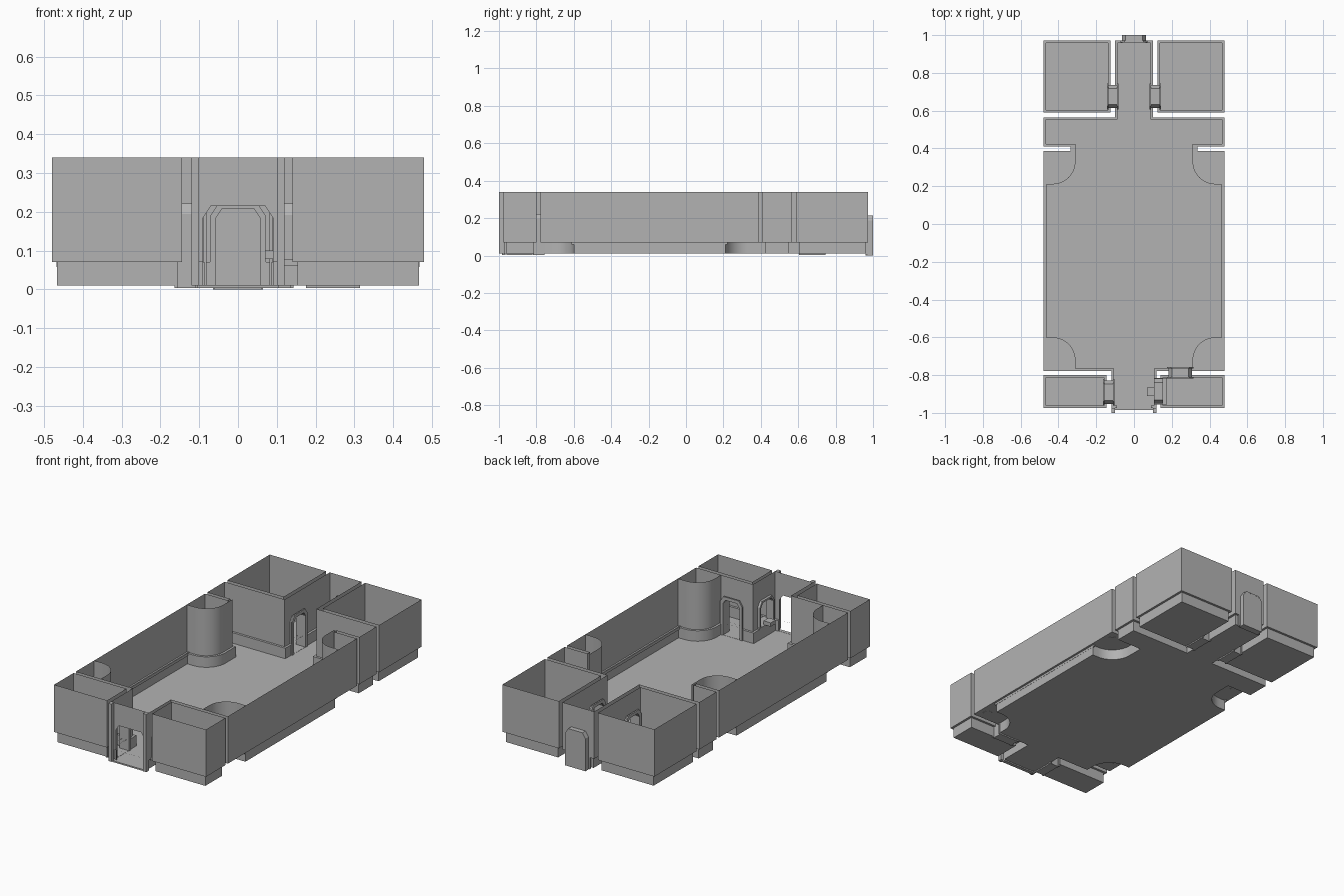
import bpy, bmesh, math
from mathutils import Vector

cube = bpy.data.objects.get("Cube")
if cube:
    bpy.data.objects.remove(cube)

FLOOR, LEDGE, TOP, INSET = 0.01, 0.07, 0.34, 0.013

stone = bpy.data.materials.new("plain_grey")
stone.use_nodes = True
GREY = (0.45, 0.45, 0.45, 1)
stone.diffuse_color = GREY
stone.node_tree.nodes["Principled BSDF"].inputs["Base Color"].default_value = GREY

# Openings: centre, half width, height, reaches the floor
DOORS = [(Vector(c), w, h, full) for c, w, h, full in [
    ((0.112, 0.675), 0.058, 0.215, True),
    ((-0.112, 0.675), 0.058, 0.215, True),
    ((-0.133, -0.89), 0.058, 0.215, True),
    ((0.13, -0.885), 0.062, 0.215, False),
    ((0.245, -0.788), 0.058, 0.215, True),
    ((0, -0.975), 0.09, 0.215, True),
    ((0, 0.972), 0.06, 0.21, True)]]


def finish(name, bm, smooth=False):
    bmesh.ops.remove_doubles(bm, verts=bm.verts, dist=0.0002)
    mesh = bpy.data.meshes.new(name)
    bm.to_mesh(mesh)
    bm.free()
    mesh.materials.append(stone)
    ob = bpy.data.objects.new(name, mesh)
    bpy.context.collection.objects.link(ob)
    if smooth:
        bpy.ops.object.select_all(action='DESELECT')
        ob.select_set(True)
        bpy.context.view_layer.objects.active = ob
        bpy.ops.object.shade_smooth_by_angle(angle=math.radians(35))
    return ob


def face(bm, pts):
    return bm.faces.new([bm.verts.new(p) for p in pts])


def at(p, z):
    return Vector((p[0], p[1], z))


def quad(bm, a, b, z0, z1):
    face(bm, [at(a, z0), at(b, z0), at(b, z1), at(a, z1)])


def edges(path):
    for i, a in enumerate(path):
        b = path[(i + 1) % len(path)]
        d = (b - a).normalized()
        yield a, b, d, Vector((-d.y, d.x))


def openings(a, b, d, n):
    """Openings lying on this wall, in order along it."""
    found = []
    for c, w, h, full in DOORS:
        t = (c - a).dot(d)
        if abs((c - a).dot(n)) < 0.02 and w < t < (b - a).length - w + 0.01:
            found.append((t - w, t + w, h, full))
    return sorted(found)


def plinth_path(plan):
    """Plan moved inwards, returning to the wall plane at each doorway."""
    sides = list(edges(plan))
    path, gaps = [], set()
    for i, (a, b, d, n) in enumerate(sides):
        m = sides[i - 1][3]
        path.append(a + (n + m) * (INSET / (1 + n.dot(m))))
        for t0, t1, h, full in openings(a, b, d, n):
            if full:
                p, q = a + d * t0, a + d * t1
                path += [p + n * INSET, p + n * 0.001]
                gaps.add(len(path) - 1)
                path += [q + n * 0.001, q + n * INSET]
    return path, gaps


def room(name, outline, plan=None):
    outline = [Vector(p) for p in outline]
    low, gaps = plinth_path([Vector(p) for p in plan] if plan else outline)
    bm = bmesh.new()
    face(bm, [at(p, FLOOR) for p in low])
    for i, (a, b, d, n) in enumerate(edges(low)):
        if i not in gaps:
            quad(bm, a, b, FLOOR, LEDGE)
    finish(name + "_floor_and_plinth", bm, True)

    # Ledge between the plinth and the wall
    bm = bmesh.new()
    rim = []
    for loop in (low, outline):
        vs = [bm.verts.new(at(p, LEDGE)) for p in loop]
        rim += [bm.edges.new((v, vs[(i + 1) % len(vs)])) for i, v in enumerate(vs)]
    bmesh.ops.triangle_fill(bm, edges=rim, use_beauty=True)
    finish(name + "_ledge", bm)

    # Upper walls with arched openings
    bm = bmesh.new()
    for a, b, d, n in edges(outline):
        t = 0
        for t0, t1, h, full in openings(a, b, d, n):
            quad(bm, a + d * t, a + d * t0, LEDGE, TOP)
            arch = [(t0, h - 0.03), (t0 + 0.02, h), (t1 - 0.02, h),
                    (t1, h - 0.03), (t1, TOP), (t0, TOP)]
            face(bm, [at(a + d * s, z) for s, z in arch])
            t = t1
        quad(bm, a + d * t, b, LEDGE, TOP)
    finish(name + "_walls", bm)


def box(name, x0, x1, y0, y1, z0, z1):
    bm = bmesh.new()
    bmesh.ops.create_cube(bm, size=1)
    for v in bm.verts:
        v.co = ((x0 + x1) / 2 + v.co.x * (x1 - x0), (y0 + y1) / 2 + v.co.y * (y1 - y0),
                (z0 + z1) / 2 + v.co.z * (z1 - z0))
    return finish(name, bm)


def arch_line(w, h, z0):
    c = 0.3 * w
    return [(-w, z0), (-w, h - 1.5 * c), (-w + c, h), (w - c, h), (w, h - 1.5 * c), (w, z0)]


def frame(name, centre, along_x, w, h, z0, half_depth, band):
    """Solid arched frame passing through a wall."""
    ring = arch_line(w, h, z0) + arch_line(w - band, h - band, z0)[::-1]
    place = (lambda s, k, z: (centre[0] + s, centre[1] + k, z)) if along_x else \
        (lambda s, k, z: (centre[0] + k, centre[1] + s, z))
    bm = bmesh.new()
    f = face(bm, [place(s, -half_depth, z) for s, z in ring])
    out = bmesh.ops.extrude_face_region(bm, geom=[f])["geom"]
    shift = Vector(place(0, half_depth, 0)) - Vector(place(0, -half_depth, 0))
    bmesh.ops.translate(bm, vec=shift, verts=[g for g in out if isinstance(g, bmesh.types.BMVert)])
    bmesh.ops.recalc_face_normals(bm, faces=bm.faces)
    finish(name, bm)


def arc(centre, r, start, stop, steps=12):
    return [(centre[0] + r * math.cos(math.radians(start + (stop - start) * i / steps)),
             centre[1] + r * math.sin(math.radians(start + (stop - start) * i / steps)))
            for i in range(steps + 1)]


def mirrored(half):
    return half + [(-x, y) for x, y in reversed(half)]


# Main hall with four corner towers
W, S, N, R = 0.48, -0.777, 0.565, 0.107
south, north = (0.43, -0.72), (0.43, 0.33)
south_arc = [(0.323, S)] + arc(south, R, 180, 90) + [(W, -0.613)]
north_arc = [(W, 0.223)] + arc(north, R, 270, 180) + [(0.323, 0.41)]
start = [(0.12, -0.975), (0.12, S)]
end = [(W, 0.41), (W, N), (0.1, N), (0.1, 0.972)]
room("hall", mirrored(start + [(W, S), (W, 0.387), (0.335, 0.387), (0.335, 0.41)] + end),
     mirrored(start + south_arc + north_arc + end))

# Corner rooms
def rectangle(x0, x1, y0, y1):
    return [(x0, y0), (x1, y0), (x1, y1), (x0, y1)]

room("back_left_room", rectangle(0.124, W, 0.59, 0.972))
room("back_right_room", rectangle(-W, -0.124, 0.59, 0.972))
room("front_left_room", rectangle(0.14, W, -0.975, -0.8))
room("front_right_room", rectangle(-W, -0.145, -0.975, -0.8))

# Curved tower walls, drains and side rails
for side, s in (("left", 1), ("right", -1)):
    for end_name, centre, path in (("front", south, south_arc), ("back", north, north_arc)):
        bm = bmesh.new()
        for a, b in zip(path, path[1:]):
            quad(bm, (a[0] * s, a[1]), (b[0] * s, b[1]), LEDGE, TOP)
        finish(f"{end_name}_{side}_tower_wall", bm, True)
        bm = bmesh.new()
        bmesh.ops.create_cone(bm, cap_ends=True, segments=12, radius1=0.025,
                              radius2=0.025, depth=0.008)
        bmesh.ops.translate(bm, vec=(centre[0] * s, centre[1], LEDGE + 0.003), verts=bm.verts)
        finish(f"{end_name}_{side}_tower_drain", bm)
    x = sorted((s * 0.462, s * 0.468))
    box(side + "_side_rail", *x, -0.613, 0.223, 0.058, 0.074)

# Door frames and thresholds
for name, i, along_x in (("back_left", 0, False), ("back_right", 1, False),
                         ("front_right", 2, False), ("front_left", 4, True)):
    c, w = DOORS[i][0], DOORS[i][1]
    frame(name + "_door_lining", c, along_x, w + 0.004, 0.222, 0.003, 0.026, 0.01)
    for k in (-0.027, 0.027):
        p = (c.x, c.y + k) if along_x else (c.x + k, c.y)
        frame(name + "_door_trim", p, along_x, w + 0.012, 0.232, 0.003, 0.004, 0.018)
    dx, dy = (w, 0.028) if along_x else (0.028, w)
    box(name + "_threshold", c.x - dx, c.x + dx, c.y - dy, c.y + dy, 0.003, 0.011)

# Serving hatch, counter and cash box
frame("hatch_lining", (0.13, -0.885), False, 0.066, 0.222, LEDGE, 0.024, 0.01)
box("counter", 0.105, 0.175, -0.955, -0.815, 0.062, 0.078)
box("cash_box", 0.07, 0.115, -0.91, -0.865, 0.078, 0.1)

# Entrance jambs and sill
for side, s in (("left", 1), ("right", -1)):
    x = sorted((s * 0.1, s * 0.12))
    box(side + "_entrance_jamb", *x, -1.0, -0.975, FLOOR, TOP)
box("entrance_sill", -0.105, 0.105, -0.985, -0.965, 0.003, 0.011)

# Back door niche projecting through the end wall
frame("back_door_trim", (0, 0.966), True, 0.072, 0.222, 0.003, 0.006, 0.014)
frame("back_door_lining", (0, 0.985), True, 0.064, 0.215, 0, 0.015, 0.006)
bm = bmesh.new()
face(bm, [(s, 0.9995, z) for s, z in arch_line(0.064, 0.215, 0)])
finish("back_door_panel", bm)
box("back_door_threshold", -0.06, 0.06, 0.96, 0.999, 0, 0.011)
